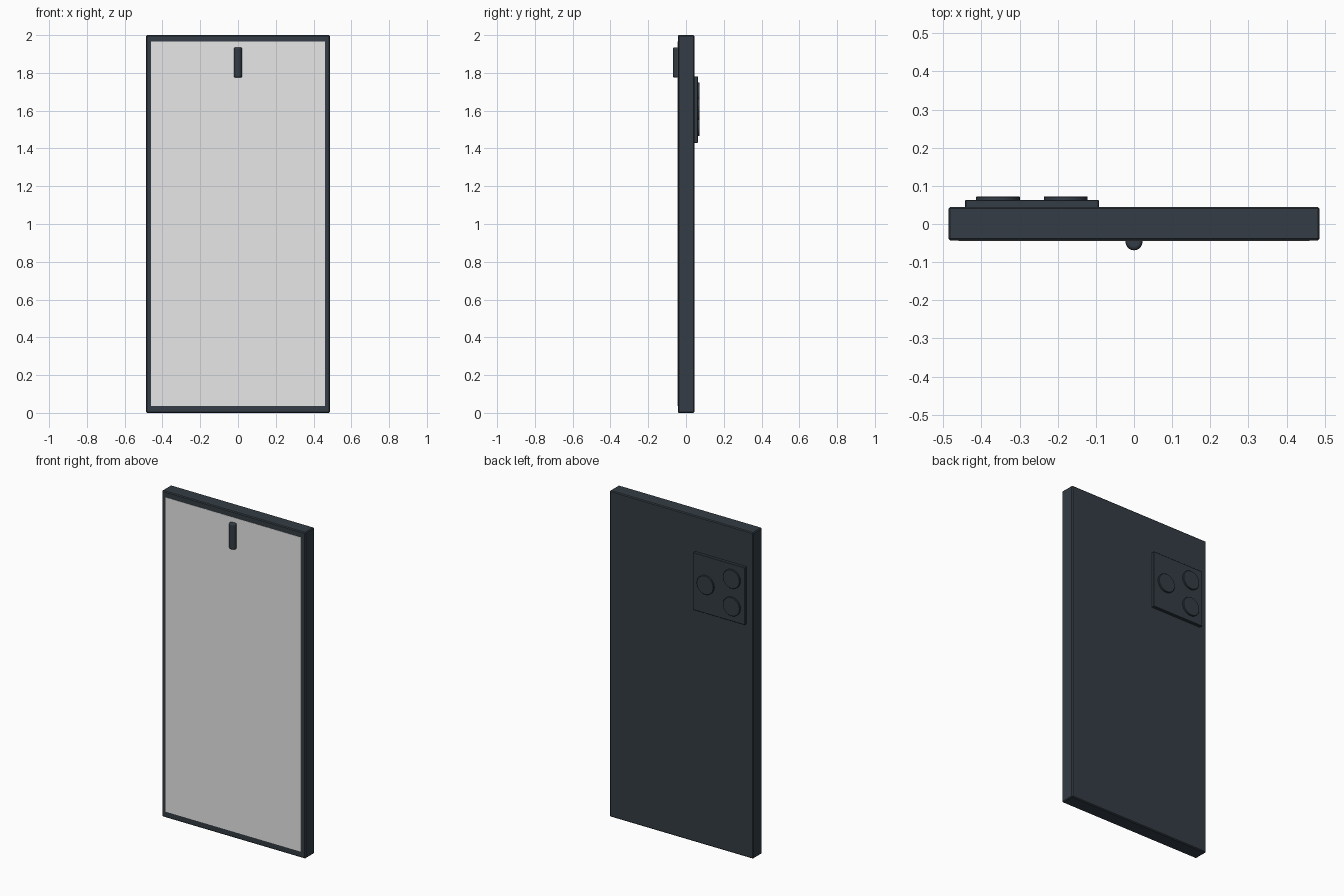
import bpy, bmesh, math
from mathutils import Matrix

if "Cube" in bpy.data.objects:
    bpy.data.objects.remove(bpy.data.objects["Cube"])


def material(name, rgb):
    m = bpy.data.materials.new(name)
    m.diffuse_color = (*rgb, 1.0)
    m.use_nodes = True
    m.node_tree.nodes["Principled BSDF"].inputs["Base Color"].default_value = m.diffuse_color
    return m


DARK = material("dark slate", (0.033, 0.045, 0.058))
GREY = material("light grey", (0.8, 0.8, 0.8))


def finish(bm, name, mat, bevel=0.0, segments=1, smooth=False):
    me = bpy.data.meshes.new(name)
    bm.to_mesh(me)
    bm.free()
    me.materials.append(mat)
    ob = bpy.data.objects.new(name, me)
    bpy.context.collection.objects.link(ob)
    if bevel:
        mod = ob.modifiers.new("bevel", 'BEVEL')
        mod.width, mod.segments = bevel, segments
        mod.limit_method, mod.angle_limit = 'ANGLE', math.radians(40)
    if smooth:
        bpy.ops.object.select_all(action='DESELECT')
        ob.select_set(True)
        bpy.context.view_layer.objects.active = ob
        bpy.ops.object.shade_smooth_by_angle(angle=math.radians(40))
    return ob


def box(name, mat, lo, hi, bevel=0.0):
    bm = bmesh.new()
    size = [h - l for l, h in zip(lo, hi)]
    mid = [(h + l) / 2 for l, h in zip(lo, hi)]
    bmesh.ops.create_cube(bm, size=1, matrix=Matrix.Translation(mid) @ Matrix.Diagonal((*size, 1)))
    return finish(bm, name, mat, bevel)


def cylinder(name, mat, mid, radius, length, along_y, bevel, segments=1):
    bm = bmesh.new()
    turn = Matrix.Rotation(math.pi / 2, 4, 'X') if along_y else Matrix()
    bmesh.ops.create_cone(bm, cap_ends=True, segments=32, radius1=radius, radius2=radius,
                          depth=length, matrix=Matrix.Translation(mid) @ turn)
    return finish(bm, name, mat, bevel, segments, smooth=True)


# Slab body with slightly chamfered edges
box("body", DARK, (-0.487, -0.043, 0), (0.487, 0.045, 2), bevel=0.005)

# Flush screen on the front
box("screen", GREY, (-0.46, -0.0445, 0.037), (0.46, -0.040, 1.965))

# Rounded pill near the top of the screen
cylinder("front_pill", DARK, (0, -0.047, 1.855), 0.022, 0.16, False, 0.009, 3)

# Rear camera plate with three lenses
box("camera_plate", DARK, (-0.443, 0.040, 1.43), (-0.092, 0.063, 1.782), bevel=0.002)
for i, (x, z) in enumerate([(-0.357, 1.692), (-0.357, 1.523), (-0.179, 1.607)]):
    cylinder(f"camera_lens_{i + 1}", DARK, (x, 0.0615, z), 0.0575, 0.022, True, 0.002)
